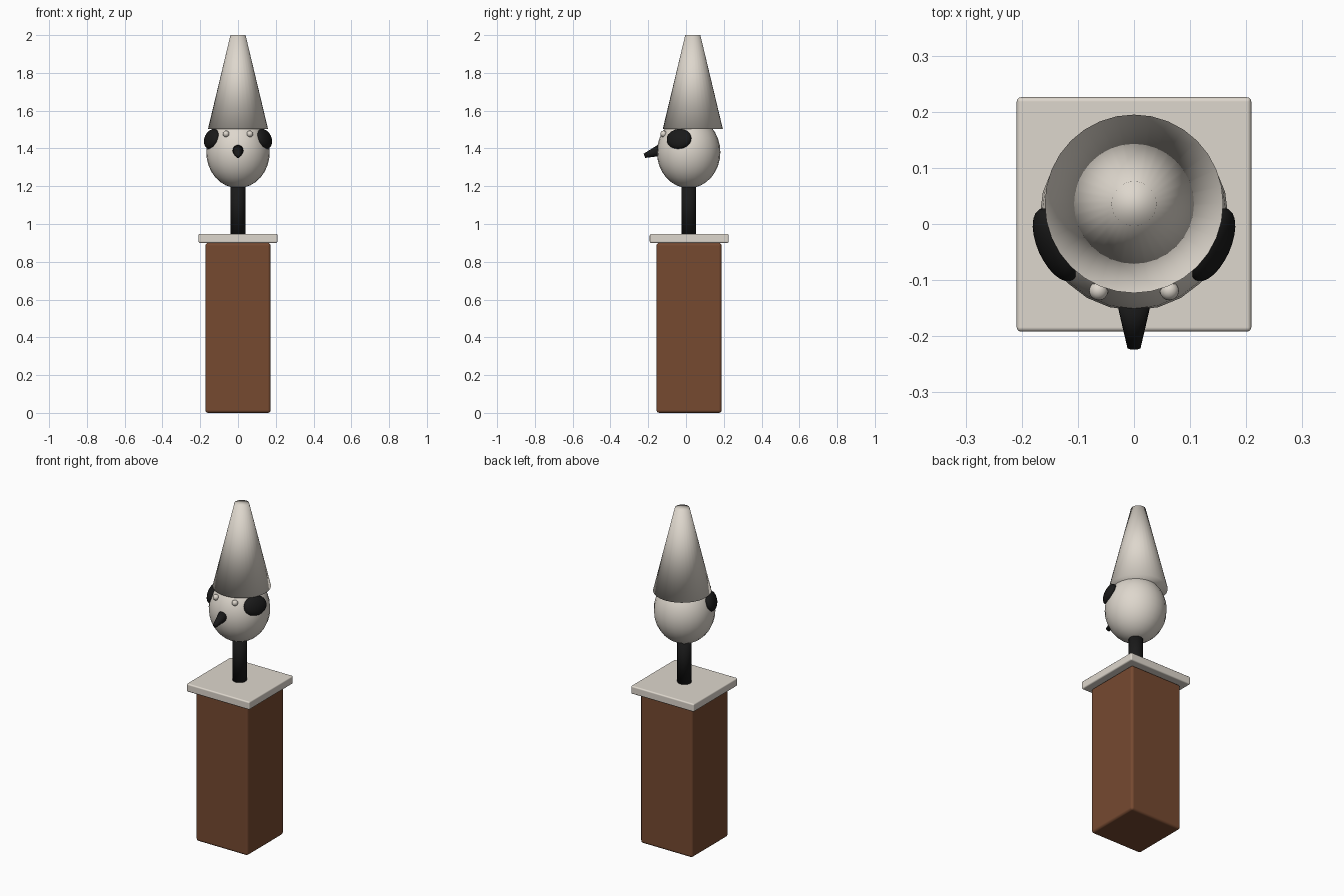
import bpy
from math import radians
from mathutils import Vector, Matrix

if "Cube" in bpy.data.objects:
    bpy.data.objects.remove(bpy.data.objects["Cube"], do_unlink=True)


def material(name, colour):
    m = bpy.data.materials.new(name)
    m.use_nodes = True
    m.diffuse_color = (*colour, 1)
    m.node_tree.nodes["Principled BSDF"].inputs["Base Color"].default_value = (*colour, 1)
    return m


cream = material("warm cream", (0.73, 0.68, 0.61))
brown = material("wood brown", (0.18, 0.067, 0.03))
black = material("soft black", (0.01, 0.01, 0.01))


def finish(name, mat):
    ob = bpy.context.object
    ob.name = ob.data.name = name
    ob.data.materials.append(mat)
    return ob


def block(name, mat, width, z0, z1, y, bevel):
    """Square block with softly rounded edges."""
    bpy.ops.mesh.primitive_cube_add(size=1, location=(0, y, (z0 + z1) / 2))
    ob = finish(name, mat)
    ob.scale = (width, width, z1 - z0)
    bpy.ops.object.transform_apply(location=False, rotation=False, scale=True)
    mod = ob.modifiers.new("rounded_edges", "BEVEL")
    mod.width = bevel
    mod.segments = 3
    mod.harden_normals = True
    bpy.ops.object.shade_smooth_by_angle(angle=radians(40))


def ball(name, mat, centre, radii, axes=None, segments=24, rings=16):
    """Smooth ellipsoid, optionally turned."""
    bpy.ops.mesh.primitive_uv_sphere_add(segments=segments, ring_count=rings, radius=1)
    ob = finish(name, mat)
    turn = axes if axes else Matrix.Identity(4)
    ob.data.transform(turn @ Matrix.Diagonal((*radii, 1)))
    ob.location = centre
    bpy.ops.object.shade_smooth()


def taper(name, mat, start, end, r0, r1, segments=32):
    """Smooth capped cone between two points."""
    a, b = Vector(start), Vector(end)
    bpy.ops.mesh.primitive_cone_add(vertices=segments, radius1=r0, radius2=r1,
                                    depth=(b - a).length, location=(a + b) / 2)
    ob = finish(name, mat)
    ob.rotation_euler = (b - a).to_track_quat("Z", "Y").to_euler()
    bpy.ops.object.shade_smooth()


# Pedestal, top slab and neck
block("pedestal", brown, 0.345, 0, 0.9, 0.016, 0.015)
block("top_slab", cream, 0.418, 0.9, 0.948, 0.017, 0.008)
taper("neck", black, (0, 0.015, 0.94), (0, 0.015, 1.24), 0.039, 0.039)

# Head, beak and hat
ball("head", cream, (0, 0.014, 1.38), (0.168, 0.168, 0.19))
taper("beak", black, (0, -0.125, 1.395), (0, -0.22, 1.361), 0.034, 0.012, 16)
taper("hat", cream, (0, 0.036, 1.503), (0, 0.036, 2), 0.159, 0.04)

# Side patches and eyes, one pair each
for side, label in ((1, "left"), (-1, "right")):
    turn = Matrix.Rotation(side * radians(-24), 4, "Z") @ Matrix.Rotation(side * radians(-18), 4, "Y")
    ball(label + "_patch", black, (side * 0.139, -0.037, 1.45),
         (side * 0.03, 0.07, 0.055) if side > 0 else (0.03, 0.07, 0.055), turn)
    ball(label + "_eye", cream, (side * 0.063, -0.119, 1.477), (0.017, 0.017, 0.017),
         None, 16, 10)
